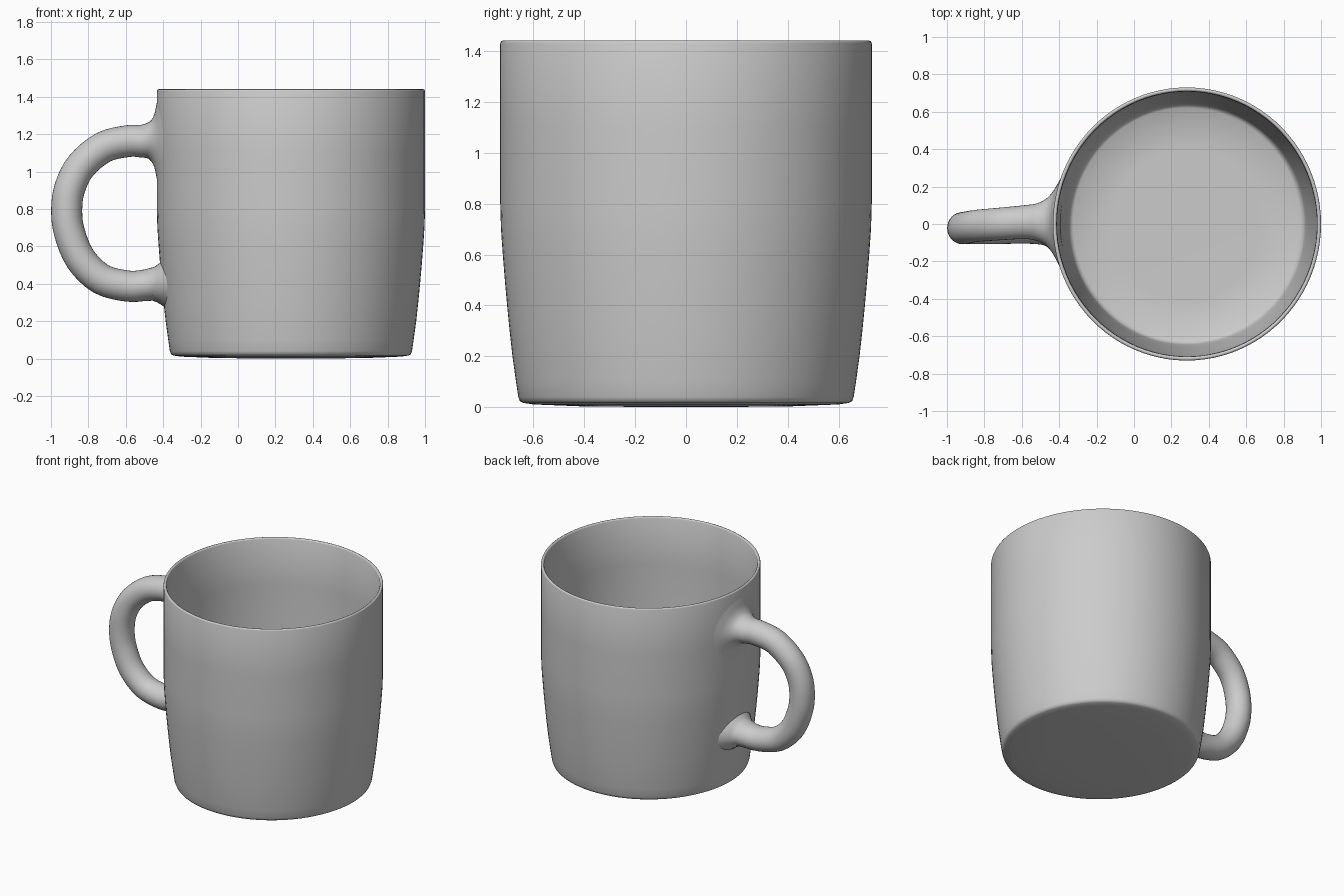
import bpy, bmesh, math
from mathutils import Vector

if "Cube" in bpy.data.objects:
    bpy.data.objects.remove(bpy.data.objects["Cube"])

CX, RX, RY = 0.283, 0.717, 0.73      # cup centre and its slightly oval radii


def finish(bm, name):
    bmesh.ops.recalc_face_normals(bm, faces=bm.faces[:])
    mesh = bpy.data.meshes.new(name)
    bm.to_mesh(mesh)
    bm.free()
    ob = bpy.data.objects.new(name, mesh)
    bpy.context.collection.objects.link(ob)
    bpy.ops.object.select_all(action='DESELECT')
    ob.select_set(True)
    bpy.context.view_layer.objects.active = ob
    bpy.ops.object.shade_smooth_by_angle(angle=math.radians(50))
    return ob


def skin(bm, rings):
    for a, b in zip(rings, rings[1:]):
        n = len(a)
        for i in range(n):
            bm.faces.new((a[i], a[(i + 1) % n], b[(i + 1) % n], b[i]))


def smooth_path(pts, steps):
    """Catmull-Rom interpolation of tuples."""
    pts = [Vector(p) for p in pts]
    out = []
    for i in range(len(pts) - 1):
        p0, p1, p2 = pts[max(i - 1, 0)], pts[i], pts[i + 1]
        p3 = pts[min(i + 2, len(pts) - 1)]
        for s in range(steps):
            t = s / steps
            out.append(0.5 * (2 * p1 + (p2 - p0) * t
                              + (2 * p0 - 5 * p1 + 4 * p2 - p3) * t * t
                              + (3 * p1 - p0 - 3 * p2 + p3) * t ** 3))
    return out + [pts[-1]]


# Cup: one closed profile (radius, z), outside then inside
profile = [(0.4, 0.003), (0.6, 0.011), (0.64, 0.017), (0.653, 0.024), (0.659, 0.04),
           (0.668, 0.1), (0.682, 0.2), (0.693, 0.3), (0.703, 0.4), (0.712, 0.5),
           (0.72, 0.6), (0.727, 0.7), (0.73, 0.8), (0.73, 1.1), (0.73, 1.43),
           (0.727, 1.438), (0.72, 1.441), (0.713, 1.438), (0.709, 1.43),
           (0.707, 1.1), (0.706, 0.8), (0.696, 0.6), (0.678, 0.4), (0.658, 0.2),
           (0.645, 0.09), (0.638, 0.065), (0.62, 0.052), (0.4, 0.05)]
SEG = 96
bm = bmesh.new()
rings = []
for r, z in profile:
    rings.append([bm.verts.new((CX + r * RX / RY * math.cos(2 * math.pi * i / SEG),
                                r * math.sin(2 * math.pi * i / SEG), z))
                  for i in range(SEG)])
skin(bm, rings)
for ring, z in ((rings[0], 0.0), (rings[-1], 0.05)):
    c = bm.verts.new((CX, 0, z))
    for i in range(SEG):
        bm.faces.new((ring[i], ring[(i + 1) % SEG], c))
finish(bm, "cup")

# Handle: x, y, z, half width in y, half thickness, wrap onto the cup wall
stations = [(-0.426, 0.01, 1.165, 0.29, 0.24, 1), (-0.437, 0.01, 1.165, 0.22, 0.19, 1),
            (-0.450, 0.01, 1.165, 0.165, 0.135, 0.8), (-0.475, 0.01, 1.165, 0.125, 0.10, 0.4),
            (-0.52, 0.01, 1.163, 0.10, 0.087, 0), (-0.59, 0.01, 1.163, 0.09, 0.085, 0),
            (-0.72, 0.0, 1.13, 0.087, 0.084, 0), (-0.84, -0.01, 1.03, 0.086, 0.083, 0),
            (-0.90, -0.02, 0.91, 0.086, 0.083, 0), (-0.916, -0.022, 0.79, 0.086, 0.083, 0),
            (-0.90, -0.022, 0.67, 0.086, 0.083, 0), (-0.84, -0.022, 0.53, 0.086, 0.083, 0),
            (-0.73, -0.02, 0.425, 0.087, 0.083, 0), (-0.59, -0.015, 0.388, 0.09, 0.083, 0),
            (-0.50, -0.01, 0.392, 0.10, 0.084, 0), (-0.455, -0.01, 0.398, 0.12, 0.09, 0.4),
            (-0.425, -0.01, 0.402, 0.16, 0.105, 0.8), (-0.392, -0.01, 0.405, 0.21, 0.13, 1)]
path = smooth_path(stations, 4)
SIDES = 32
bm = bmesh.new()
rings = []
for k, (x, y, z, w, h, wrap) in enumerate(path):
    a, b = path[max(k - 1, 0)], path[min(k + 1, len(path) - 1)]
    tangent = Vector((b[0] - a[0], 0, b[2] - a[2])).normalized()
    if wrap > 0.3:
        tangent = Vector((-1 if z > 0.8 else 1, 0, 0))
    normal = tangent.cross(Vector((0, 1, 0)))
    ring = []
    for i in range(SIDES):
        t = 2 * math.pi * i / SIDES
        p = Vector((x, y, z)) + normal * h * math.cos(t)
        p.y += w * math.sin(t)
        p.x += wrap * RX * (1 - math.sqrt(1 - (p.y / RY) ** 2))
        ring.append(bm.verts.new(p))
    rings.append(ring)
skin(bm, rings)
finish(bm, "handle")
